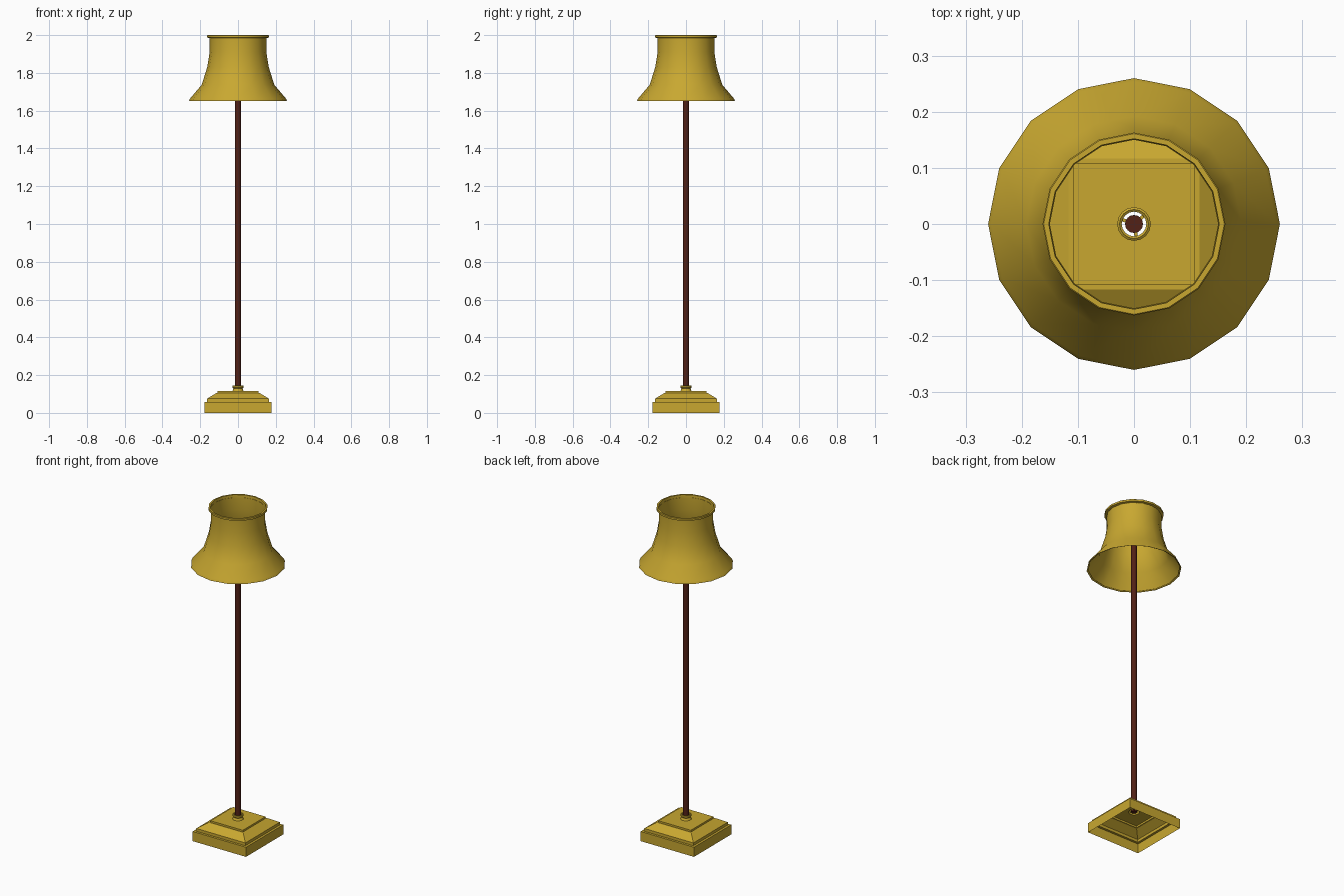
import bpy, bmesh
from math import sin, cos, pi, radians

if "Cube" in bpy.data.objects:
    bpy.data.objects.remove(bpy.data.objects["Cube"])

SIDES = 16


def material(name, color):
    m = bpy.data.materials.new(name)
    m.diffuse_color = color
    m.use_nodes = True
    m.node_tree.nodes["Principled BSDF"].inputs["Base Color"].default_value = m.diffuse_color
    return m


gold = material("gold", (0.58, 0.39, 0.03, 1))
wood = material("dark_wood", (0.085, 0.015, 0.008, 1))


def loft(name, rings, mat, smooth=True, cap=False):
    """Skin a stack of (size, z, is_square) rings."""
    bm = bmesh.new()
    loops = []
    for size, z, square in rings:
        loop = []
        for k in range(SIDES):
            a = 2 * pi * k / SIDES
            c, s = cos(a), sin(a)
            r = size / max(abs(c), abs(s)) if square else size
            loop.append(bm.verts.new((r * c, r * s, z)))
        loops.append(loop)
    for lo, hi in zip(loops, loops[1:]):
        for k in range(SIDES):
            j = (k + 1) % SIDES
            bm.faces.new((lo[k], lo[j], hi[j], hi[k]))
    if cap:
        bm.faces.new(loops[0][::-1])
        bm.faces.new(loops[-1])
    me = bpy.data.meshes.new(name)
    bm.to_mesh(me)
    bm.free()
    me.materials.append(mat)
    ob = bpy.data.objects.new(name, me)
    bpy.context.collection.objects.link(ob)
    if smooth:
        bpy.ops.object.select_all(action='DESELECT')
        bpy.context.view_layer.objects.active = ob
        ob.select_set(True)
        bpy.ops.object.shade_smooth_by_angle(angle=radians(32))
    return ob


# Hollow stepped square base, open underneath, with a hole in its top
base = [(0.178, 0.0), (0.178, 0.058), (0.164, 0.058), (0.164, 0.075),
        (0.117, 0.104), (0.108, 0.104), (0.108, 0.115)]
loft("base", [(r, z, True) for r, z in base] + [(0.03, 0.115, False)],
     gold, smooth=False)

# Round collar around the foot of the pole
collar = [(0.03, 0.115), (0.024, 0.128), (0.03, 0.134), (0.03, 0.143),
          (0.026, 0.146), (0.022, 0.143), (0.022, 0.118)]
loft("collar", [(r, z, False) for r, z in collar], gold)

# Small tabs that hold the pole in the collar
for i in range(3):
    a = radians(40 + 120 * i)
    bpy.ops.mesh.primitive_cube_add(
        size=1, location=(0.019 * cos(a), 0.019 * sin(a), 0.13), rotation=(0, 0, a))
    tab = bpy.context.object
    tab.name = f"collar_tab_{i + 1}"
    tab.scale = (0.01, 0.006, 0.008)
    tab.data.materials.append(gold)

# Pole, ending inside the shade
loft("pole", [(0.016, 0.115, False), (0.016, 1.82, False)], wood, cap=True)

# Flared bell shade with a folded lip at the top and bottom
shade = [(0.25, 1.655), (0.26, 1.65), (0.254, 1.664), (0.192, 1.737),
         (0.163, 1.83), (0.15, 1.91), (0.15, 1.984), (0.163, 1.987),
         (0.163, 1.998), (0.161, 2.0), (0.152, 2.0), (0.151, 1.984)]
loft("shade", [(r, z, False) for r, z in shade], gold)
